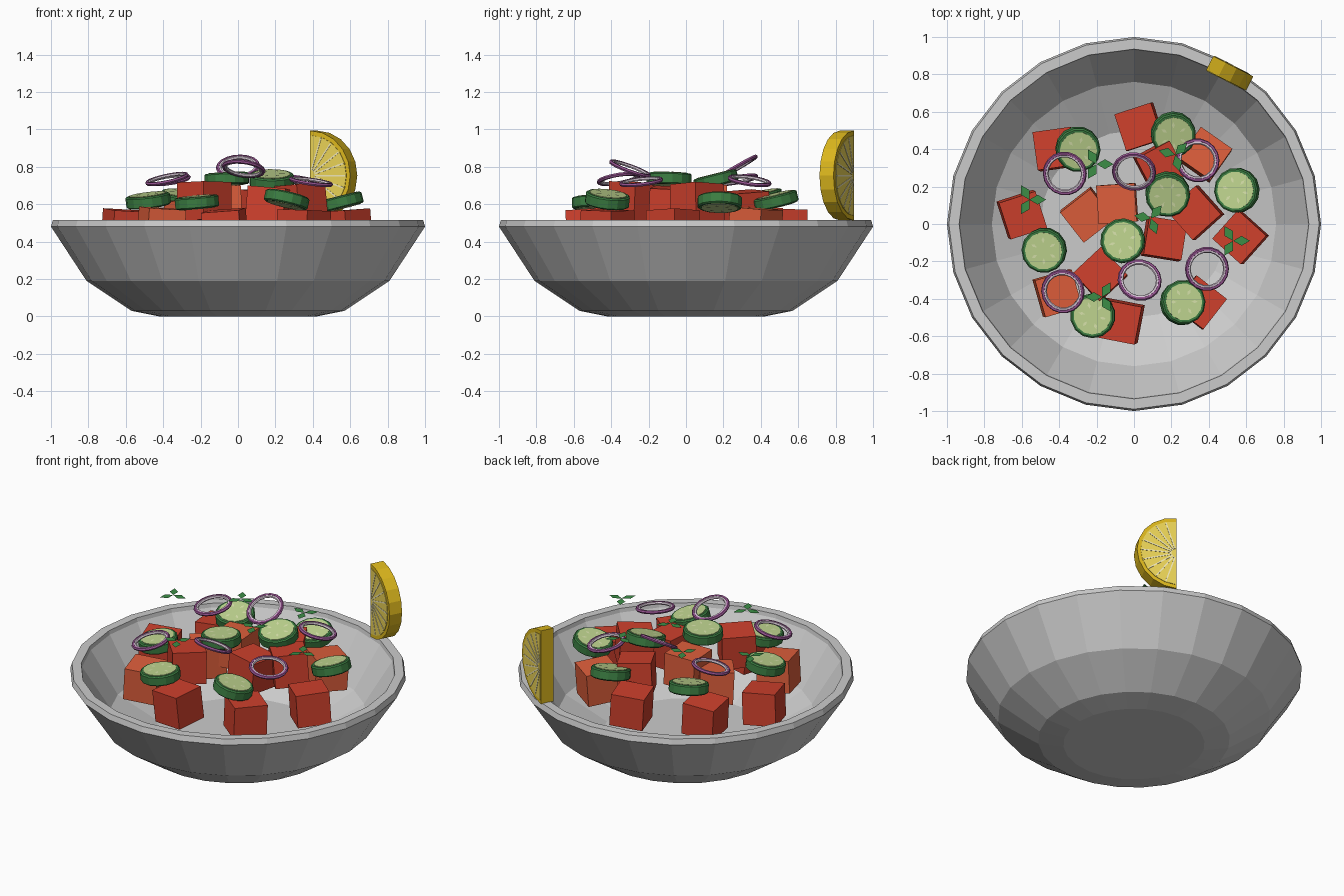
import bpy, bmesh, math, random
from math import sin, cos, pi, radians
from mathutils import Matrix, Vector, Euler

if "Cube" in bpy.data.objects:
    bpy.data.objects.remove(bpy.data.objects["Cube"])

random.seed(4)


def material(name, rgb):
    m = bpy.data.materials.new(name)
    m.diffuse_color = [(c / 255) ** 2.2 for c in rgb] + [1]
    m.use_nodes = True
    m.node_tree.nodes["Principled BSDF"].inputs["Base Color"].default_value = m.diffuse_color
    return m


RED = material("tomato_red", (205, 66, 48))
ORANGE = material("tomato_orange", (222, 95, 62))
SKIN = material("cucumber_skin", (62, 125, 68))
FLESH = material("cucumber_flesh", (190, 212, 142))
SEED = material("cucumber_seed", (215, 226, 170))
PURPLE = material("onion_purple", (150, 85, 145))
PALE = material("onion_pale", (222, 205, 220))
LEAF = material("leaf_green", (62, 140, 72))
RIND = material("lemon_rind", (222, 184, 35))
PULP = material("lemon_pulp", (236, 212, 88))
PITH = material("lemon_pith", (243, 234, 185))


def finish(name, bm, mats, matrix=Matrix()):
    bmesh.ops.recalc_face_normals(bm, faces=bm.faces)
    me = bpy.data.meshes.new(name)
    bm.to_mesh(me)
    bm.free()
    for m in mats:
        me.materials.append(m)
    ob = bpy.data.objects.new(name, me)
    ob.matrix_world = matrix
    bpy.context.collection.objects.link(ob)
    return ob


def place(x, y, z, rx=0, ry=0, rz=0):
    rot = Euler((radians(rx), radians(ry), radians(rz))).to_matrix().to_4x4()
    return Matrix.Translation((x, y, z)) @ rot


def lathe(bm, profile, n, closed=False, mat=0):
    """Revolve (radius, z) points; open profiles get end caps."""
    rings = [[bm.verts.new((r * cos(2 * pi * i / n), r * sin(2 * pi * i / n), z))
              for i in range(n)] for r, z in profile]
    pairs = list(zip(rings, rings[1:]))
    if closed:
        pairs.append((rings[-1], rings[0]))
    else:
        pairs_caps = (rings[0], rings[-1])
        for ring in pairs_caps:
            bm.faces.new(ring).material_index = mat
    for a, b in pairs:
        for i in range(n):
            j = (i + 1) % n
            bm.faces.new((a[i], a[j], b[j], b[i])).material_index = mat


def prism(bm, outline, depth, mat=0):
    """Extrude an outline in x, z symmetrically along y."""
    a = [bm.verts.new((x, -depth / 2, z)) for x, z in outline]
    b = [bm.verts.new((x, depth / 2, z)) for x, z in outline]
    faces = [bm.faces.new(a), bm.faces.new(b)]
    for i in range(len(a)):
        j = (i + 1) % len(a)
        faces.append(bm.faces.new((a[i], a[j], b[j], b[i])))
    for f in faces:
        f.material_index = mat


# Bowl
bm = bmesh.new()
lathe(bm, [(.42, 0), (.57, .03), (.81, .19), (1, .48), (.99, .515),
           (.935, .515), (.93, .49), (.76, .225), (.5, .09)], 24)
finish("bowl", bm, [])

# Tomato cubes: x, y, top height, turn, material
cubes = [(-.42, .40, .58, 8, RED), (.03, .52, .57, 18, RED), (.38, .37, .58, -35, ORANGE),
         (.14, .31, .67, 28, RED), (-.25, .05, .62, 38, ORANGE), (-.09, .11, .70, 4, ORANGE),
         (.33, .06, .71, 42, RED), (.16, -.08, .69, -9, RED), (-.60, .05, .57, 18, RED),
         (.57, -.07, .57, -42, RED), (-.18, -.27, .72, 43, RED), (-.41, -.37, .58, 16, ORANGE),
         (-.07, -.52, .57, -11, RED), (.35, -.42, .57, 52, RED)]
for k, (x, y, top, turn, mat) in enumerate(cubes):
    bm = bmesh.new()
    bmesh.ops.create_cube(bm, size=.205)
    tilt = [random.uniform(-5, 5) for _ in range(2)]
    finish(f"tomato_cube_{k + 1}", bm, [mat], place(x, y, top - .105, *tilt, turn))

# Cucumber slices: x, y, z, tilt x, tilt y
slices = [(-.30, .40, .63, 12, 5), (.21, .48, .62, 14, 0), (.55, .18, .61, -8, -12),
          (.18, .16, .73, 10, -10), (-.06, -.09, .735, -3, 0), (-.48, -.14, .62, -5, -8),
          (-.22, -.49, .61, -5, -2), (.26, -.42, .625, 14, 3)]
for k, (x, y, z, rx, ry) in enumerate(slices):
    bm = bmesh.new()
    lathe(bm, [(.112, -.031), (.12, -.024), (.12, .024), (.112, .031)], 14)
    lathe(bm, [(.1, -.034), (.1, .034)], 14, mat=1)
    for i in range(6):
        a = pi / 3 * i + .3
        for s in (1, -1):
            pts = [(.075, 0), (.058, .008), (.04, 0), (.058, -.008)]
            vs = [bm.verts.new((u * cos(a) - v * sin(a), u * sin(a) + v * cos(a), s * .036))
                  for u, v in pts[::s]]
            bm.faces.new(vs).material_index = 2
    finish(f"cucumber_slice_{k + 1}", bm, [SKIN, FLESH, SEED], place(x, y, z, rx, ry, 15 * k))

# Onion rings: purple outer band with a pale inner band
onions = [(-.37, .27, .73, 10, -8), (0, .28, .80, 30, -4), (.34, .34, .725, -8, 10),
          (.03, -.30, .79, -20, 8), (.39, -.24, .72, 6, 8), (-.38, -.36, .735, 9, -12)]
for k, (x, y, z, rx, ry) in enumerate(onions):
    bm = bmesh.new()
    for major, minor, mat in ((.108, .011, 0), (.097, .009, 1)):
        circle = [(major + minor * cos(pi / 3 * i), minor * sin(pi / 3 * i)) for i in range(6)]
        lathe(bm, circle, 18, True, mat)
    finish(f"onion_ring_{k + 1}", bm, [PURPLE, PALE], place(x, y, z, rx, ry))

# Herb sprigs: three flat diamond leaves each
sprigs = [(-.20, .32, 0), (-.56, .13, 0), (.22, .37, 45), (.09, .03, 50),
          (.53, -.09, 0), (-.17, -.39, 60)]
for k, (x, y, turn) in enumerate(sprigs):
    bm = bmesh.new()
    for i in range(3):
        a = 2 * pi / 3 * i
        bm.faces.new([bm.verts.new((u * cos(a) - v * sin(a), u * sin(a) + v * cos(a), 0))
                      for u, v in ((0, 0), (.045, -.026), (.09, 0), (.045, .026))])
    finish(f"herb_sprig_{k + 1}", bm, [LEAF], place(x, y, .8, rz=turn))

# Lemon half slice standing on the rim
bm = bmesh.new()
half = [(sin(pi * i / 10), cos(pi * i / 10)) for i in range(11)]
prism(bm, [(.24 * u, .24 * v) for u, v in half], .084)
prism(bm, [(.003 + .215 * u, .215 * v) for u, v in half], .09, 1)
for i in range(1, 10):
    a = pi * i / 10
    d, n = Vector((sin(a), cos(a))), Vector((cos(a), -sin(a))) * .004
    prism(bm, [d * .03 - n, d * .21 - n, d * .21 + n, d * .03 + n], .094, 2)
finish("lemon_slice", bm, [RIND, PULP, PITH], place(.405, .86, .753, rz=-27))
